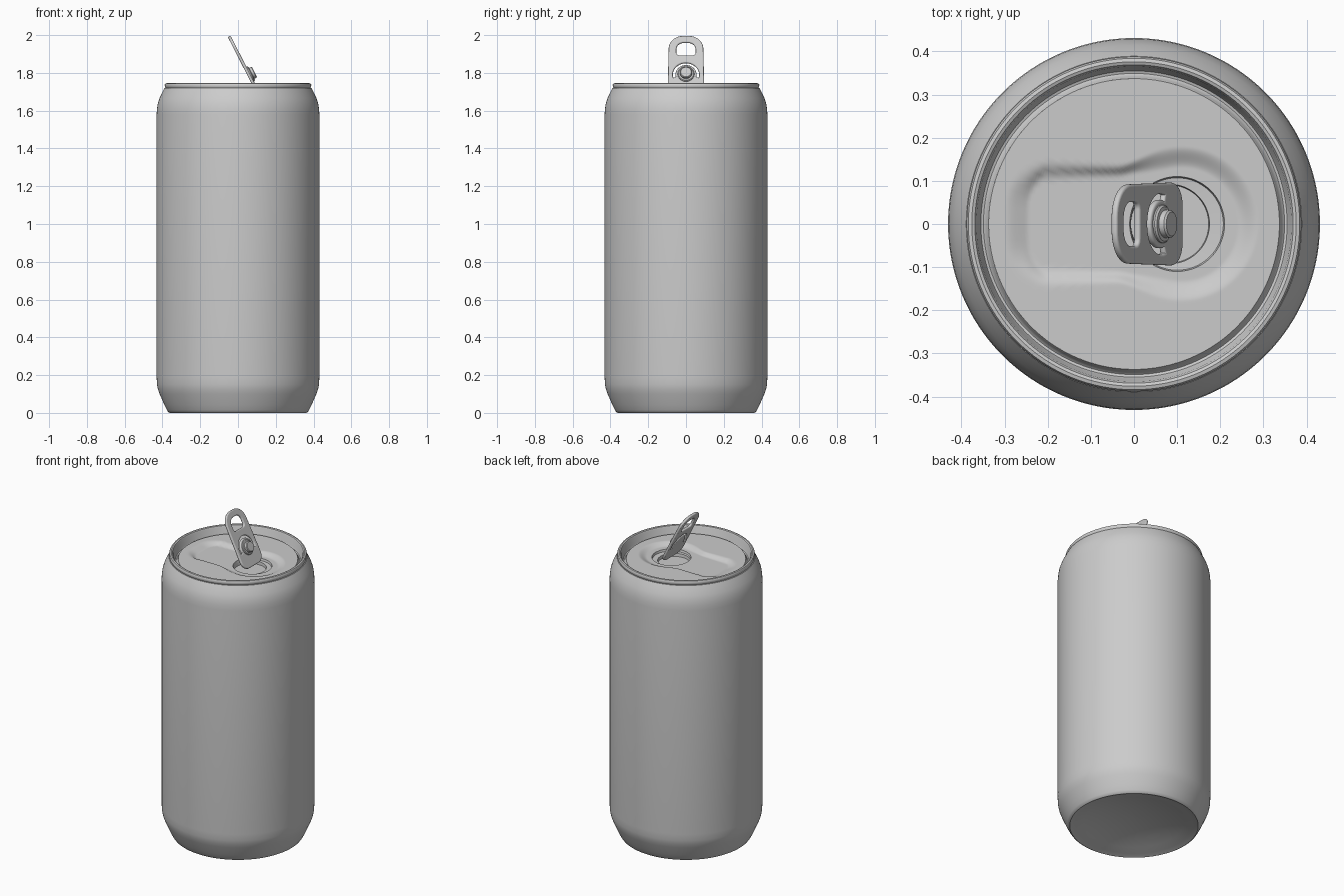
import bpy, bmesh, math
from mathutils import Matrix, Vector

if "Cube" in bpy.data.objects:
    bpy.data.objects.remove(bpy.data.objects["Cube"])

metal = bpy.data.materials.new("plain grey metal")
metal.diffuse_color = (0.6, 0.6, 0.6, 1)
metal.use_nodes = True
metal.node_tree.nodes["Principled BSDF"].inputs["Base Color"].default_value = metal.diffuse_color
SEG = 128


def finish(name, bm, angle=35):
    bmesh.ops.recalc_face_normals(bm, faces=bm.faces)
    me = bpy.data.meshes.new(name)
    bm.to_mesh(me)
    bm.free()
    ob = bpy.data.objects.new(name, me)
    bpy.context.collection.objects.link(ob)
    smooth(ob, angle)
    return ob


def smooth(ob, angle=35):
    ob.data.materials.clear()
    ob.data.materials.append(metal)
    bpy.ops.object.select_all(action='DESELECT')
    ob.select_set(True)
    bpy.context.view_layer.objects.active = ob
    bpy.ops.object.shade_smooth_by_angle(angle=math.radians(angle))


def skin(bm, rings, cap_last=False):
    rows = [[bm.verts.new(p) for p in ring] for ring in rings]
    n = len(rows[0])
    for a, b in zip(rows, rows[1:]):
        for i in range(n):
            j = (i + 1) % n
            bm.faces.new((a[i], a[j], b[j], b[i]))
    if cap_last:
        bm.faces.new(rows[-1])


def circle(r, z, cx=0.0):
    return [(cx + r * math.cos(2 * math.pi * i / SEG), r * math.sin(2 * math.pi * i / SEG), z)
            for i in range(SEG)]


# Can body: domed base, wall, neck, seamed rim and groove around the lid
PANEL_R, PANEL_Z = 0.337, 1.705
dome = [(0.355 * t, 0.06 * (1 - t * t)) for t in (0.02, 0.2, 0.4, 0.6, 0.8, 0.93)]
profile = dome + [
    (0.355, 0.003), (0.362, 0), (0.369, 0.004), (0.376, 0.015), (0.39, 0.043), (0.415, 0.1),
    (0.424, 0.125), (0.429, 0.15), (0.431, 0.19), (0.431, 1.58), (0.429, 1.61),
    (0.424, 1.64), (0.415, 1.667), (0.403, 1.692), (0.393, 1.712), (0.389, 1.719),
    (0.383, 1.719), (0.387, 1.724), (0.388, 1.737), (0.384, 1.744), (0.376, 1.746),
    (0.369, 1.743), (0.365, 1.735), (0.359, 1.695), (0.355, 1.687), (0.349, 1.685),
    (0.344, 1.689), (0.341, 1.699), (PANEL_R, PANEL_Z)]
bm = bmesh.new()
skin(bm, [circle(r, z) for r, z in reversed(profile)], True)
finish("can_body", bm)


# Lid panel: pressed keyhole-shaped hollow around a round opening
HX, HR, DEPTH = 0.1, 0.11, 0.017


def step(t):
    t = min(1, max(0, t))
    return t * t * (3 - 2 * t)


def lid_z(x, y):
    round_d = math.hypot(x - 0.11, y) - 0.18
    qx, qy, rad = abs(x + 0.1) - 0.2, abs(y) - 0.135, 0.09
    slot_d = (math.hypot(max(qx + rad, 0), max(qy + rad, 0))
              + min(max(qx + rad, qy + rad), 0) - rad)
    k = 0.03
    h = max(k - abs(round_d - slot_d), 0) / k
    d = min(round_d, slot_d) - h * h * k / 4
    width = 0.025 + 0.025 * step((x + 0.02) / 0.1) + 0.04 * step((-0.2 - x) / 0.06)
    return PANEL_Z - DEPTH * step(-d / width)


rings = []
N = 56
for k in range(N + 1):
    ring = []
    for i in range(SEG):
        a = 2 * math.pi * i / SEG
        c, s = math.cos(a), math.sin(a)
        edge = -HX * c + math.sqrt(PANEL_R ** 2 - (HX * s) ** 2)
        r = edge + (HR - edge) * k / N
        x, y = HX + r * c, r * s
        ring.append((x, y, lid_z(x, y)))
    rings.append(ring)
# Opening: short wall, offset ledge and sunken floor
rings += [circle(0.107, 1.675, HX), circle(0.092, 1.673, 0.083),
          circle(0.09, 1.655, 0.083)]
bm = bmesh.new()
skin(bm, rings, True)
finish("lid_panel", bm)

# Pull tab frame: local x = width, y = along the tab, z = its upper face
tilt = Matrix(((0, -0.454, 0.891, 0.108),
               (1, 0, 0, 0),
               (0, 0.891, 0.454, 1.69),
               (0, 0, 0, 1)))


def rounded(corners, n=10):
    # corners: (centre x, centre y, radius, start angle), quarter turn each
    return [(cx + r * math.cos(math.radians(a + 90 * i / n)),
             cy + r * math.sin(math.radians(a + 90 * i / n)))
            for cx, cy, r, a in corners for i in range(n + 1)]


def arc(r, a0, a1, n=24):
    return [(r * math.cos(math.radians(a0 + (a1 - a0) * i / n)),
             0.112 + r * math.sin(math.radians(a0 + (a1 - a0) * i / n))) for i in range(n + 1)]


outline = rounded([(0.016, 0.265, 0.074, 0), (-0.016, 0.265, 0.074, 90),
                   (-0.046, 0.054, 0.048, 180), (0.046, 0.054, 0.048, 270)])
outline = [(x, y if y > 0.054 else 0.054 + (y - 0.054) * 1.05) for x, y in outline]
finger_hole = rounded([(0.013, 0.264, 0.04, 0), (-0.013, 0.264, 0.04, 90),
                       (-0.033, 0.243, 0.02, 180), (0.033, 0.243, 0.02, 270)])
slot = arc(0.072, -18, 198) + arc(0.054, 198, -18)

cu = bpy.data.curves.new("pull_tab", 'CURVE')
cu.dimensions = '2D'
cu.fill_mode = 'BOTH'
cu.extrude = 0.002
cu.bevel_depth = 0.006
cu.bevel_resolution = 3
cu.offset = -0.004
for pts in (outline, finger_hole, slot):
    sp = cu.splines.new('POLY')
    sp.points.add(len(pts) - 1)
    for p, (x, y) in zip(sp.points, pts):
        p.co = (x, y, 0, 1)
    sp.use_cyclic_u = True
tab = bpy.data.objects.new("pull_tab", cu)
bpy.context.collection.objects.link(tab)
tab.matrix_world = tilt
bpy.ops.object.select_all(action='DESELECT')
tab.select_set(True)
bpy.context.view_layer.objects.active = tab
bpy.ops.object.convert(target='MESH')
smooth(bpy.context.view_layer.objects.active, 40)

# Rivet: stepped button on the tab's tongue
bm = bmesh.new()
skin(bm, [[tilt @ (Vector(p) + Vector((0, 0.112, 0))) for p in circle(r, z)]
          for r, z in ((0.044, 0.0), (0.044, 0.012), (0.04, 0.016), (0.032, 0.017),
                       (0.032, 0.03), (0.028, 0.034))], True)
finish("rivet", bm)
